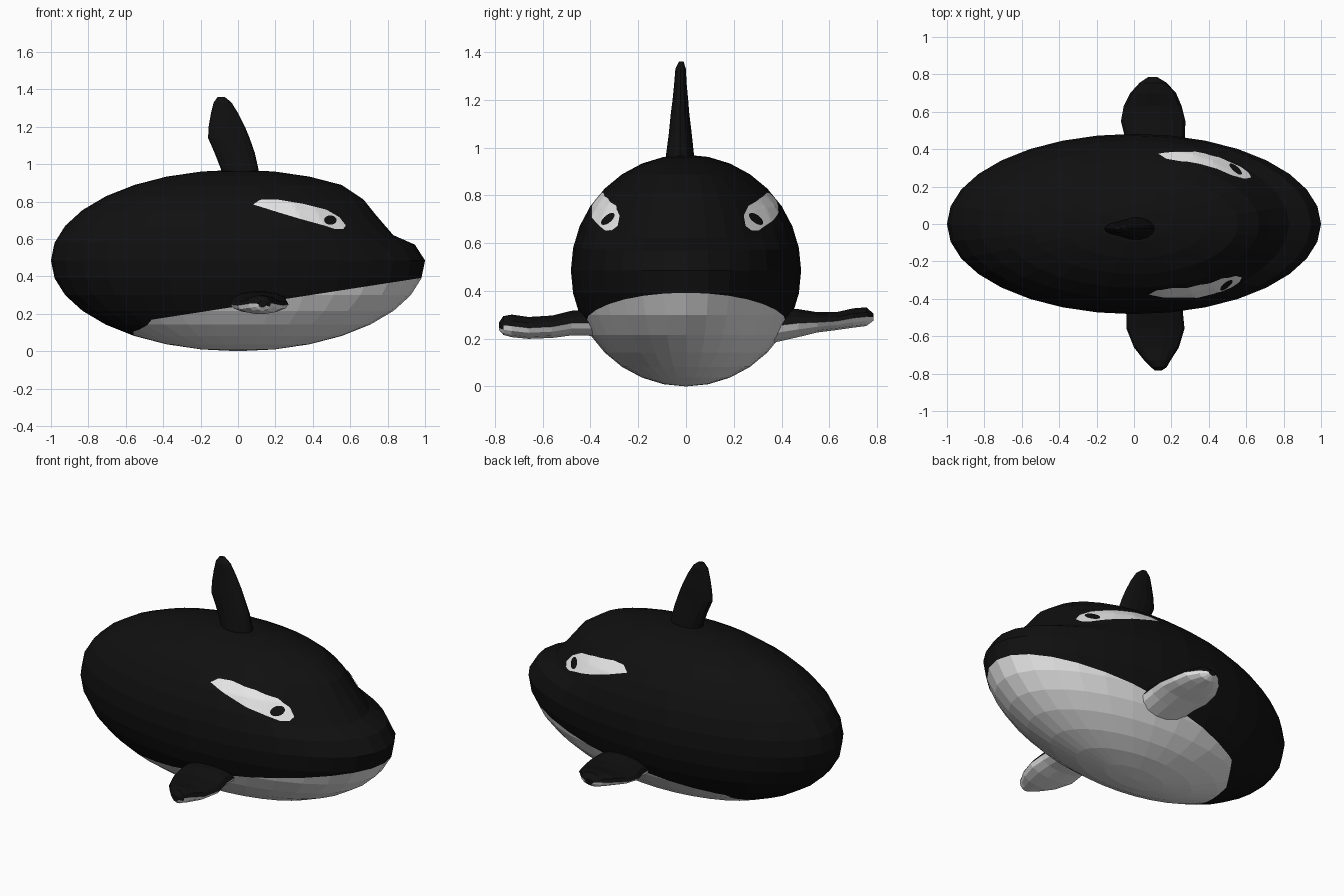
import bpy, bmesh, math
from mathutils import Vector
from mathutils.bvhtree import BVHTree

if "Cube" in bpy.data.objects:
    bpy.data.objects.remove(bpy.data.objects["Cube"])


def material(name, c):
    m = bpy.data.materials.new(name)
    m.diffuse_color = (c, c, c, 1)
    m.use_nodes = True
    m.node_tree.nodes["Principled BSDF"].inputs["Base Color"].default_value = m.diffuse_color
    return m


BLACK = material("black skin", 0.005)
WHITE = material("white skin", 0.8)


def finish(name, bm):
    me = bpy.data.meshes.new(name)
    bm.to_mesh(me)
    bm.free()
    me.materials.append(BLACK)
    me.materials.append(WHITE)
    ob = bpy.data.objects.new(name, me)
    bpy.context.collection.objects.link(ob)
    return ob


# Body: flattened sphere, front rings pulled back to form forehead and beak
RX, RY, RZ = 1.0, 0.482, 0.485
PULL = {1: (-0.035, -0.01), 2: (-0.094, -0.05), 3: (-0.096, -0.024), 4: (-0.037, -0.016)}
bm = bmesh.new()
bmesh.ops.create_uvsphere(bm, u_segments=32, v_segments=16, radius=1)
for v in bm.verts:
    ring = round(math.asin(max(-1, min(1, v.co.z))) / math.radians(11.25))
    c = math.cos(math.atan2(v.co.y, v.co.x))
    t = max(0, min(1, (c - 0.3) / 0.55))
    w = t * t * (3 - 2 * t)
    dx, dz = PULL.get(ring, (0, 0))
    v.co = (v.co.x * RX + dx * w, v.co.y * RY, v.co.z * RZ + RZ + dz * w)

# Belly: cut by a sloping plane and three planes that round off its rear end
CUTS = [((0, 0, 0.24), (0.155, 0, -1)),
        ((-0.56, 0, 0), (1, 0, 0)),
        ((-0.50, 0.22, 0), (1, -0.6, 0)),
        ((-0.50, -0.22, 0), (1, 0.6, 0))]
for co, no in CUTS:
    near = [f for f in bm.faces if f.calc_center_median().z < 0.6]
    geom = near + list({e for f in near for e in f.edges}) + list({v for f in near for v in f.verts})
    bmesh.ops.bisect_plane(bm, geom=geom, dist=1e-5, plane_co=co, plane_no=no)
for f in bm.faces:
    m = f.calc_center_median()
    f.material_index = int(all((m - Vector(co)).dot(Vector(no)) > 0 for co, no in CUTS))
bm.normal_update()
tree = BVHTree.FromBMesh(bm)
finish("body", bm)


# Fins: elliptical sections (centre, half chord along x, half thickness along axis)
def fin(name, sections, axis, white_below=False, sides=14):
    bm = bmesh.new()
    rings = []
    for c, a, b in sections:
        rings.append([bm.verts.new(Vector(c) + Vector((a * math.cos(q), 0, 0)) + Vector(axis) * b * math.sin(q))
                      for q in (2 * math.pi * i / sides for i in range(sides))])
    for r, s in zip(rings, rings[1:]):
        for i in range(sides):
            j = (i + 1) % sides
            bm.faces.new((r[i], r[j], s[j], s[i]))
    bm.faces.new(rings[0])
    bm.faces.new(rings[-1])
    bmesh.ops.recalc_face_normals(bm, faces=bm.faces)
    bm.normal_update()
    for f in bm.faces:
        f.material_index = int(white_below and f.normal.z < -0.15)
    finish(name, bm)


# Dorsal fin: height, rear x, front x, y range
DORSAL = [(0.92, -0.09, 0.11, -0.087, 0.037), (0.97, -0.09, 0.11, -0.085, 0.035),
          (1.06, -0.125, 0.09, -0.073, 0.025), (1.14, -0.16, 0.062, -0.065, 0.015),
          (1.20, -0.157, 0.037, -0.057, 0.01), (1.27, -0.145, 0.002, -0.05, 0.003),
          (1.33, -0.13, -0.035, -0.045, 0.0), (1.36, -0.108, -0.072, -0.03, -0.01)]
fin("dorsal_fin", [(((a + b) / 2, (c + d) / 2, z), (b - a) / 2, (d - c) / 2)
                   for z, a, b, c, d in DORSAL], (0, 1, 0))

# Side fins: distance out, rear x, front x, bottom z, top z
LEFT = [(0.36, -0.04, 0.27, 0.18, 0.325), (0.47, -0.05, 0.272, 0.205, 0.325),
        (0.55, -0.07, 0.275, 0.225, 0.312), (0.63, -0.055, 0.255, 0.235, 0.312),
        (0.70, -0.02, 0.225, 0.245, 0.328), (0.755, 0.03, 0.175, 0.252, 0.332),
        (0.785, 0.075, 0.125, 0.275, 0.305)]
RIGHT = [(0.36, -0.03, 0.26, 0.21, 0.325), (0.48, -0.04, 0.262, 0.212, 0.318),
         (0.56, -0.04, 0.27, 0.202, 0.298), (0.66, 0.0, 0.24, 0.198, 0.292),
         (0.73, 0.055, 0.195, 0.205, 0.302), (0.765, 0.09, 0.175, 0.215, 0.295),
         (0.782, 0.11, 0.15, 0.235, 0.27)]
for name, rows, s in (("side_fin_left", LEFT, 1), ("side_fin_right", RIGHT, -1)):
    fin(name, [(((a + b) / 2, s * y, (c + d) / 2), (b - a) / 2, (d - c) / 2)
               for y, a, b, c, d in rows], (0, 0, 1), True)


def lerp(pts, x):
    for (x0, z0), (x1, z1) in zip(pts, pts[1:]):
        if x <= x1:
            return z0 + (z1 - z0) * (x - x0) / (x1 - x0)
    return pts[-1][1]


# Painted plates: outline between two curves, projected sideways onto the body
def plate(name, upper, lower, side, shift, lift, white, nu=36, nv=10):
    bm = bmesh.new()
    x0, x1 = upper[0][0], upper[-1][0]
    cols = []
    for i in range(nu + 1):
        x = x0 + (x1 - x0) * (0.5 - 0.5 * math.cos(math.pi * i / nu))
        hi, lo = lerp(upper, x), lerp(lower, x)
        col = []
        for j in range(nv + 1):
            p = Vector((x + shift, side * 2, lo + (hi - lo) * j / nv))
            hit, n, _, _ = tree.ray_cast(p, Vector((0, -side, 0)))
            col.append(bm.verts.new(hit + n * lift))
        cols.append(col)
    for a, b in zip(cols, cols[1:]):
        for j in range(nv):
            f = (a[j], b[j], b[j + 1], a[j + 1])
            bm.faces.new(f if side < 0 else f[::-1]).material_index = white
    bmesh.ops.remove_doubles(bm, verts=bm.verts, dist=1e-5)
    finish(name, bm)


PATCH_UP = [(0.08, 0.782), (0.12, 0.808), (0.2, 0.81), (0.35, 0.785), (0.47, 0.755), (0.54, 0.715), (0.575, 0.67)]
PATCH_LOW = [(0.08, 0.782), (0.2, 0.745), (0.35, 0.70), (0.46, 0.67), (0.52, 0.65), (0.56, 0.65), (0.575, 0.67)]
ANG = [math.pi * k / 12 for k in range(13)]
EYE_UP = [(0.49 - 0.033 * math.cos(q), 0.697 + 0.025 * math.sin(q)) for q in ANG]
EYE_LOW = [(0.49 - 0.033 * math.cos(q), 0.697 - 0.025 * math.sin(q)) for q in ANG]
for label, side, shift in (("right", -1, 0.0), ("left", 1, 0.05)):
    plate("eye_patch_" + label, PATCH_UP, PATCH_LOW, side, shift, 0.004, 1)
    plate("eye_" + label, EYE_UP, EYE_LOW, side, shift, 0.008, 0, 12, 6)
